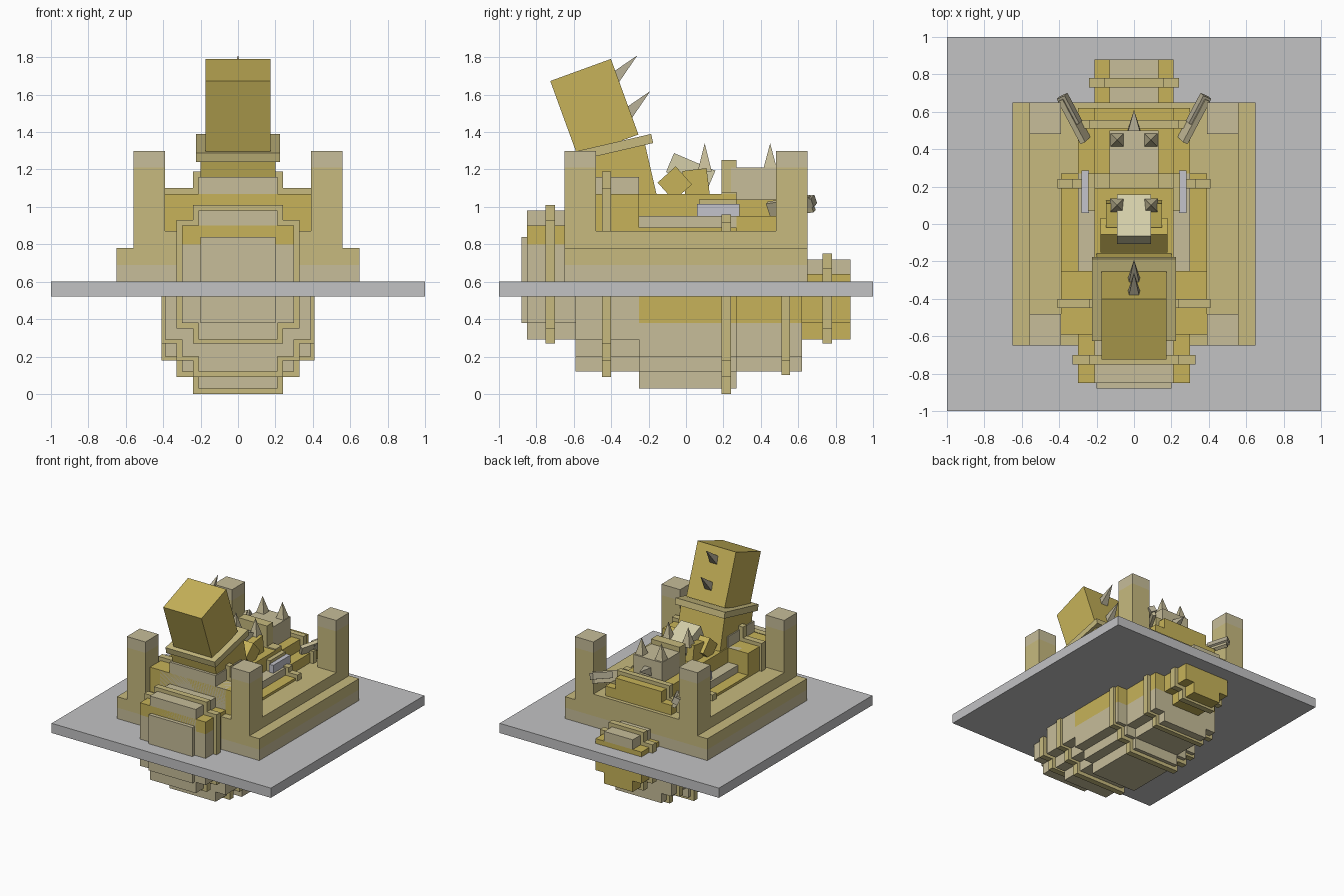
import bpy, bmesh, math
from mathutils import Matrix, Vector

cube = bpy.data.objects.get("Cube")
if cube:
    bpy.data.objects.remove(cube, do_unlink=True)


def material(name, rgb):
    m = bpy.data.materials.new(name)
    m.use_nodes = True
    m.diffuse_color = (*rgb, 1)
    m.node_tree.nodes["Principled BSDF"].inputs["Base Color"].default_value = (*rgb, 1)
    return m


GOLD = material("gold", (0.57, 0.45, 0.10))
BEIGE = material("beige", (0.57, 0.51, 0.32))
PALE = material("pale gold", (0.57, 0.49, 0.21))
GREY = material("stone grey", (0.54, 0.54, 0.55))
CREAM = material("cream", (0.66, 0.62, 0.40))
HORN = material("horn", (0.46, 0.42, 0.30))
SILVER = material("silver", (0.55, 0.55, 0.60))


def finish(name, bm, mats):
    mesh = bpy.data.meshes.new(name)
    bm.to_mesh(mesh)
    bm.free()
    for m in mats:
        mesh.materials.append(m)
    ob = bpy.data.objects.new(name, mesh)
    bpy.context.collection.objects.link(ob)
    return ob


def box(name, xs, ys, zs, mat, split=None, upper=None):
    """Box from ranges; faces above the split height take the upper colour."""
    bm = bmesh.new()
    bmesh.ops.create_cube(bm, size=1)
    for v in bm.verts:
        for i, r in enumerate((xs, ys, zs)):
            v.co[i] = r[0] if v.co[i] < 0 else r[1]
    mats = [mat]
    if split is not None:
        mats.append(upper)
        bmesh.ops.bisect_plane(bm, geom=bm.verts[:] + bm.edges[:] + bm.faces[:],
                               plane_co=(0, 0, split), plane_no=(0, 0, 1))
        for f in bm.faces:
            f.material_index = int(f.calc_center_median().z > split)
    return finish(name, bm, mats)


def tilted(name, centre, size, mat, pitch=0, yaw=0, roll=0):
    bm = bmesh.new()
    bmesh.ops.create_cube(bm, size=1)
    rot = (Matrix.Rotation(math.radians(yaw), 4, 'Z')
           @ Matrix.Rotation(math.radians(pitch), 4, 'X')
           @ Matrix.Rotation(math.radians(roll), 4, 'Y'))
    bm.transform(Matrix.Translation(centre) @ rot @ Matrix.Diagonal((*size, 1)))
    return finish(name, bm, [mat])


def spike(name, base, tip, radius, mat):
    base, tip = Vector(base), Vector(tip)
    axis = tip - base
    bm = bmesh.new()
    bmesh.ops.create_cone(bm, segments=4, cap_ends=True, radius1=radius,
                          radius2=0, depth=axis.length)
    bm.transform(Matrix.Translation((base + tip) / 2)
                 @ Vector((0, 0, 1)).rotation_difference(axis).to_matrix().to_4x4()
                 @ Matrix.Rotation(math.pi / 4, 4, 'Z'))
    return finish(name, bm, [mat])


def tiers(name, ys, steps, *colours):
    """Stepped rounded cross-section: each step is (half width, low, high)."""
    for i, (w, lo, hi) in enumerate(steps):
        box(f"{name}_{i + 1}", (-w, w), ys, (lo, hi), *colours)


# Ground slab and terrace
box("ground_slab", (-1, 1), (-1, 1), (0.52, 0.60), GREY)
box("terrace_lower", (-.65, .65), (-.65, .65), (0.60, 0.78), BEIGE, 0.69, PALE)
box("terrace_upper", (-.56, .56), (-.65, .65), (0.78, 0.87), PALE)
for sx, side in ((1, "left"), (-1, "right")):
    for sy, end in ((1, "back"), (-1, "front")):
        xs = sorted((sx * .39, sx * .56))
        ys = sorted((sy * .48, sy * .65))
        box(f"{end}_{side}_post", xs, ys, (0.78, 1.30), PALE, 1.21, BEIGE)

# Front bulge with its band
box("front_panel", (-.20, .20), (-.88, -.84), (.38, .84), BEIGE)
tiers("front_bulge", (-.85, -.59), [(.30, .38, .90)], BEIGE, .80, GOLD)
tiers("front_bulge_core", (-.85, -.59), [(.21, .29, .98)], BEIGE)
tiers("front_band", (-.75, -.70), [(.33, .35, .93), (.24, .27, 1.01)], PALE)

# Shoulder section with its band
tiers("shoulder", (-.59, -.25), [(.39, .29, 1.07)], BEIGE, .86, GOLD)
tiers("shoulder_core", (-.59, -.25), [(.30, .20, 1.07), (.21, .12, 1.16)], BEIGE)
tiers("shoulder_band", (-.45, -.40),
      [(.41, .27, 1.10), (.33, .18, 1.10), (.24, .09, 1.19)], PALE)

# Middle section with its band
tiers("middle", (-.25, .27), [(.39, .20, .89)], BEIGE, .38, GOLD)
tiers("middle_core", (-.25, .27), [(.30, .12, .95), (.21, .03, .95)], BEIGE)
tiers("middle_back", (-.25, .27), [(.21, .90, 1.07)], GOLD)
tiers("middle_band", (.19, .24), [(.41, .18, .92), (.33, .09, .96), (.24, 0, .98)], PALE)

# Hind section with its band
tiers("hind", (.27, .62), [(.30, .20, .95)], BEIGE, .38, GOLD)
tiers("hind_core", (.27, .62), [(.21, .12, 1.04)], BEIGE, .38, GOLD)
tiers("hind_band", (.51, .555), [(.33, .18, .97), (.24, .10, 1.07)], PALE)

# Tail block with its band
tiers("tail", (.60, .88), [(.21, .38, .64)], GOLD)
tiers("tail_core", (.60, .88), [(.13, .29, .72)], GOLD, .64, BEIGE)
tiers("tail_band", (.73, .78), [(.24, .35, .67), (.16, .27, .75)], PALE)

# Leaning neck, collar and head
tilted("neck", (0, -.36, 1.10), (.40, .38, .44), GOLD, 13)
tilted("collar", (0, -.40, 1.315), (.45, .45, .05), PALE, 13)
tilted("head", (0, -.49, 1.53), (.35, .345, .43), GOLD, 20)
spike("upper_head_spike", (0, -.38, 1.69), (0, -.26, 1.81), .045, HORN)
spike("lower_head_spike", (0, -.31, 1.50), (0, -.19, 1.62), .045, HORN)

# Turret on the back, with corner spikes
box("turret", (-.13, .13), (.24, .50), (1.0, 1.21), BEIGE)
box("turret_rib", (-.13, .13), (.19, .27), (1.0, 1.25), PALE)
box("turret_foot", (-.21, .21), (.19, .27), (1.0, 1.08), PALE)
for sx, side in ((1, "left"), (-1, "right")):
    spike(f"{side}_back_spike", (sx * .09, .45, 1.20), (sx * .09, .45, 1.34), .053, BEIGE)
    spike(f"{side}_middle_spike", (sx * .09, .10, 1.19), (sx * .09, .10, 1.34), .053, BEIGE)
spike("turret_rear_spike", (0, .49, 1.11), (0, .61, 1.14), .05, HORN)

# Seat between neck and turret
tilted("seat_front", (0, -.06, 1.125), (.36, .13, .13), GOLD, 42)
tilted("seat_block", (0, .055, 1.12), (.30, .13, .16), GOLD, 7)
tilted("seat_cushion", (0, .025, 1.19), (.18, .24, .11), CREAM, -23)

# Side flaps and rear fins
for sx, side in ((1, "left"), (-1, "right")):
    box(f"{side}_flap_plate", sorted((sx * .21, sx * .245)), (.07, .27), (.95, 1.04), PALE)
    box(f"{side}_flap", sorted((sx * .24, sx * .28)), (.06, .285), (.95, 1.015), SILVER)
    tilted(f"{side}_fin", (sx * .32, .56, 1.0), (.03, .26, .09), BEIGE,
           8, -sx * 28, sx * 25)
    tilted(f"{side}_fin_tip", (sx * .345, .61, 1.02), (.05, .17, .05), HORN,
           8, -sx * 28, sx * 25)
